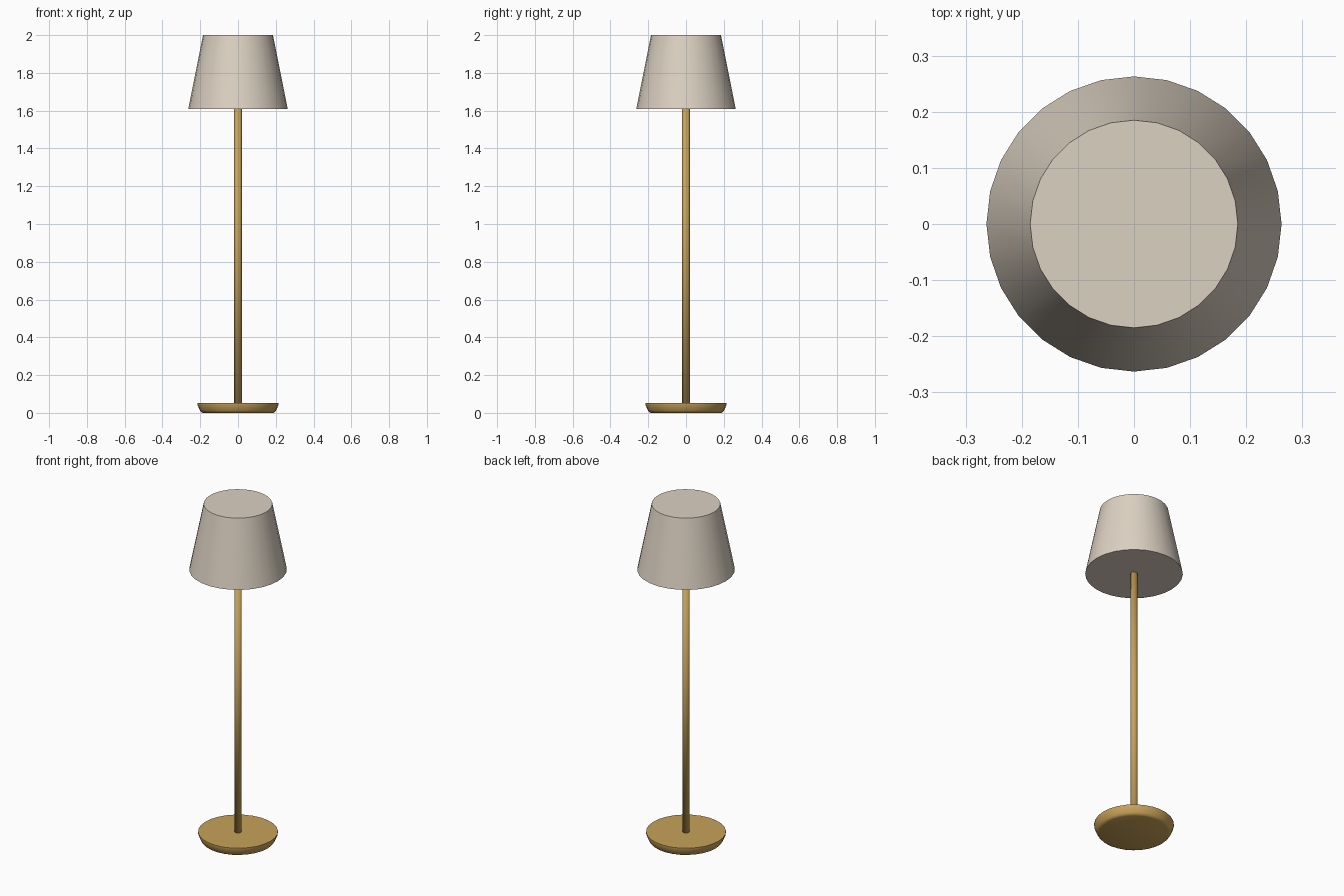
import bpy
import bmesh
from math import cos, sin, tau, radians

cube = bpy.data.objects.get("Cube")
if cube:
    bpy.data.objects.remove(cube, do_unlink=True)


def material(name, color):
    mat = bpy.data.materials.new(name)
    mat.use_nodes = True
    mat.diffuse_color = color
    mat.node_tree.nodes["Principled BSDF"].inputs["Base Color"].default_value = color
    return mat


def turned(name, profile, sides, mat, sharp_angle=None):
    """Closed solid of revolution from (radius, height) points, bottom to top."""
    bm = bmesh.new()
    rings = [[bm.verts.new((r * cos(tau * i / sides), r * sin(tau * i / sides), z))
              for i in range(sides)] for r, z in profile]
    for low, high in zip(rings, rings[1:]):
        for i in range(sides):
            j = (i + 1) % sides
            bm.faces.new((low[i], low[j], high[j], high[i]))
    bm.faces.new(rings[0][::-1])
    bm.faces.new(rings[-1])
    mesh = bpy.data.meshes.new(name)
    bm.to_mesh(mesh)
    bm.free()
    mesh.materials.append(mat)
    obj = bpy.data.objects.new(name, mesh)
    bpy.context.collection.objects.link(obj)
    bpy.ops.object.select_all(action="DESELECT")
    obj.select_set(True)
    bpy.context.view_layer.objects.active = obj
    if sharp_angle is None:
        bpy.ops.object.shade_smooth()
    else:
        bpy.ops.object.shade_smooth_by_angle(angle=sharp_angle)
    return obj


brass = material("brass", (0.58, 0.36, 0.10, 1))
linen = material("linen", (0.72, 0.64, 0.54, 1))

# Weighted foot with a rounded underside
turned("base", [(0.185, 0), (0.195, 0.004), (0.202, 0.013),
                (0.215, 0.044), (0.215, 0.053)], 28, brass, radians(40))

# Slim upright, softly shaded from end to end
turned("pole", [(0.02, 0.05), (0.02, 1.615)], 16, brass)

# Closed tapered shade
turned("shade", [(0.263, 1.61), (0.185, 2.0)], 28, linen, radians(30))
